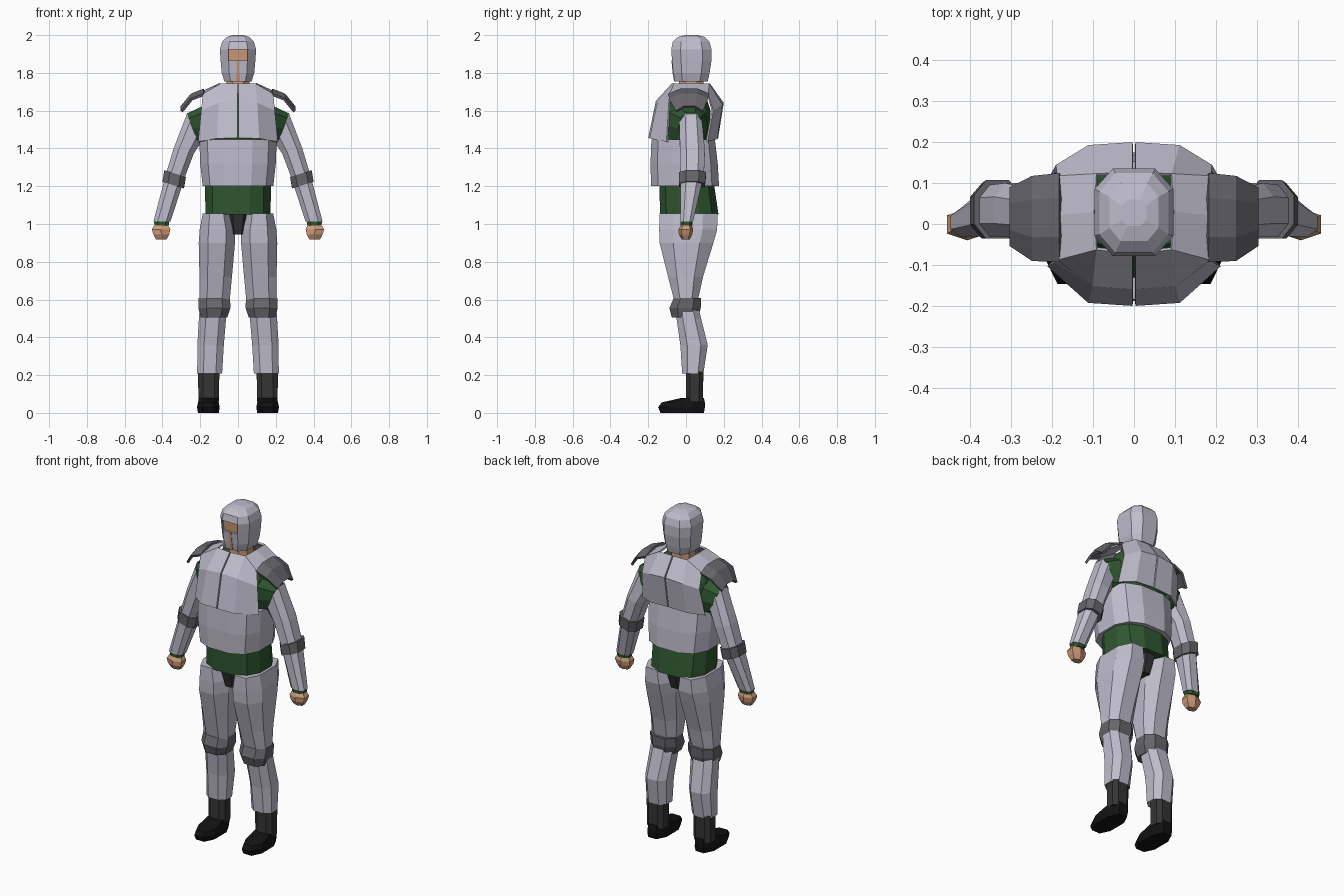
import bpy, bmesh, math


def material(name, rgb):
    m = bpy.data.materials.new(name)
    m.diffuse_color = (*rgb, 1)
    return m


GREY = material("pale armour grey", (0.52, 0.505, 0.60))
PAD = material("dark pad grey", (0.135, 0.13, 0.145))
GREEN = material("dark green cloth", (0.028, 0.095, 0.03))
SKIN = material("skin", (0.62, 0.33, 0.19))
BOOT = material("charcoal", (0.035, 0.035, 0.035))
BLACK = material("black", (0.006, 0.006, 0.006))


def finish(name, bm, mat, mirror, shell=0):
    bmesh.ops.recalc_face_normals(bm, faces=bm.faces[:])
    me = bpy.data.meshes.new(name)
    bm.to_mesh(me)
    bm.free()
    me.materials.append(mat)
    ob = bpy.data.objects.new(name, me)
    bpy.context.collection.objects.link(ob)
    if shell:
        s = ob.modifiers.new("thickness", 'SOLIDIFY')
        s.thickness, s.offset = shell, 0
    if mirror:
        ob.modifiers.new("mirror", 'MIRROR')
    return ob


def loft(name, mat, rings, n=8, power=0.8, mirror=True):
    """Skin through rings of (x centre, z, half width, y front, y back, tilt)."""
    unit = []
    for i in range(n):
        a = (i + 0.5) * 2 * math.pi / n
        c, s = math.cos(a), math.sin(a)
        unit.append((math.copysign(abs(c) ** power, c), math.copysign(abs(s) ** power, s)))
    mx, my = max(p[0] for p in unit), max(p[1] for p in unit)
    bm = bmesh.new()
    loops = []
    for x, z, r, y0, y1, *t in rings:
        t = t[0] if t else 0
        loops.append([bm.verts.new((x + r * u / mx * math.cos(t),
                                    (y0 + y1) / 2 + (y1 - y0) / 2 * v / my,
                                    z + r * u / mx * math.sin(t))) for u, v in unit])
    for a, b in zip(loops, loops[1:]):
        for i in range(n):
            j = (i + 1) % n
            bm.faces.new((a[i], a[j], b[j], b[i]))
    bm.faces.new(loops[0])
    bm.faces.new(loops[-1])
    return finish(name, bm, mat, mirror)


def sheet(name, mat, rows, thickness):
    """Mirrored plate from a grid of points; None leaves a hole."""
    bm = bmesh.new()
    vs = [[p and bm.verts.new(p) for p in row] for row in rows]
    for a, b in zip(vs, vs[1:]):
        for i in range(len(a) - 1):
            quad = (a[i], a[i + 1], b[i + 1], b[i])
            if all(quad):
                bm.faces.new(quad)
    return finish(name, bm, mat, True, thickness)


# Boots
loft("shoe", BLACK, [(.157, 0, .055, -.135, .095), (.157, .03, .06, -.147, .1),
                     (.157, .055, .055, -.13, .1), (.155, .08, .05, -.02, .095)])
loft("boot_shaft", BOOT, [(.155, .06, .055, 0, .09), (.155, .22, .056, 0, .092)], power=.7)

# Legs
loft("shin", GREY, [(.15, .208, .066, -.02, .092), (.145, .36, .07, -.03, .115),
                    (.135, .5, .072, -.05, .08), (.13, .6, .07, -.05, .055)])
loft("knee_pad", PAD, [(.127, .505, .07, -.075, .065), (.125, .555, .085, -.088, .078),
                       (.125, .608, .083, -.065, .08)])
loft("thigh", GREY, [(.125, .585, .08, -.06, .06), (.118, .72, .086, -.095, .09),
                     (.112, .9, .096, -.14, .145), (.11, .97, .093, -.142, .165),
                     (.113, 1.055, .074, -.14, .167)])
loft("crotch", BOOT, [(0, .945, .04, -.09, .11), (0, 1.055, .06, -.12, .145)], mirror=False)

# Green undershirt with shoulder stubs
loft("shirt", GREEN, [(0, 1.05, .172, -.138, .172), (0, 1.2, .175, -.14, .15),
                      (0, 1.45, .19, -.13, .12), (0, 1.6, .165, -.11, .13),
                      (0, 1.69, .13, -.06, .1)], n=12, mirror=False)
loft("shirt_shoulder", GREEN, [(.17, 1.52, .105, -.105, .118, 1.4),
                               (.24, 1.505, .086, -.04, .088, 1.2)], n=10)

# Vest: lower band, and upper shell running over the shoulders
loft("lower_vest", GREY, [(0, 1.2, .187, -.185, .175), (0, 1.32, .2, -.188, .168),
                          (0, 1.448, .205, -.183, .153)], n=12, power=.75, mirror=False)
sheet("upper_vest", GREY, [
    [(.003, -.195, 1.455), (.11, -.188, 1.452), (.208, -.1, 1.435)],
    [(.003, -.155, 1.65), (.1, -.148, 1.64), (.192, -.09, 1.6)],
    [(.003, -.07, 1.742), (.09, -.06, 1.74), (.185, -.085, 1.685)],
    [None, (.095, .03, 1.742), (.19, .02, 1.698)],
    [(.003, .122, 1.742), (.09, .12, 1.74), (.185, .115, 1.685)],
    [(.003, .195, 1.64), (.11, .188, 1.63), (.188, .14, 1.6)],
    [(.003, .165, 1.455), (.12, .16, 1.45), (.205, .11, 1.438)]], .01)

# Shoulder pads: arched plates sloping outward
pad = []
for x, z, y0, y1 in ((.18, 1.71, -.09, .122), (.245, 1.685, -.088, .115), (.298, 1.62, -.052, .088)):
    w = (y1 - y0) * .28
    pad.append([(x, y0, z - .025), (x, y0 + w, z), (x, y1 - w, z), (x, y1, z - .025)])
sheet("shoulder_pad", PAD, pad, .014)

# Arms
loft("sleeve", GREY, [(.235, 1.505, .09, -.035, .085, 1.19), (.288, 1.385, .055, -.032, .1, .25),
                      (.33, 1.26, .053, -.03, .095), (.403, 1.012, .045, -.03, .037)])
loft("elbow_band", PAD, [(.343, 1.206, .06, -.036, .1, .3), (.333, 1.267, .06, -.036, .107, .3)])
loft("cuff", GREEN, [(.405, .992, .038, -.028, .034), (.403, 1.022, .041, -.028, .035)])
loft("hand", SKIN, [(.406, .918, .028, -.022, .02), (.406, .945, .042, -.038, .034),
                    (.407, .972, .049, -.04, .038), (.405, 1.0, .034, -.024, .028)], n=6)

# Neck and helmet
loft("neck", SKIN, [(0, 1.66, .065, -.04, .095), (0, 1.8, .058, -.035, .09)], mirror=False)
helmet = loft("helmet", GREY, [
    (0, 1.755, .072, -.06, .115), (0, 1.80, .086, -.068, .125), (0, 1.865, .092, -.074, .135),
    (0, 1.925, .096, -.078, .135), (0, 1.965, .084, -.07, .124), (0, 1.99, .06, -.042, .1),
    (0, 2.0, .03, -.005, .06)], power=.7, mirror=False)

# Recessed eye opening
helmet.data.materials.append(SKIN)
bm = bmesh.new()
bm.from_mesh(helmet.data)
bm.normal_update()
front = [f for f in bm.faces if f.normal.y < -.8 and 1.87 < f.calc_center_median().z < 1.92]
for f in bmesh.ops.extrude_discrete_faces(bm, faces=front)["faces"]:
    f.material_index = 1
    for v in f.verts:
        v.co.y += .012
bm.to_mesh(helmet.data)
bm.free()

# Breathing slit below the eyes
loft("face_slit", SKIN, [(0, 1.756, .01, -.063, -.057), (0, 1.80, .009, -.071, -.065),
                         (0, 1.866, .008, -.077, -.071)], n=4, mirror=False)
